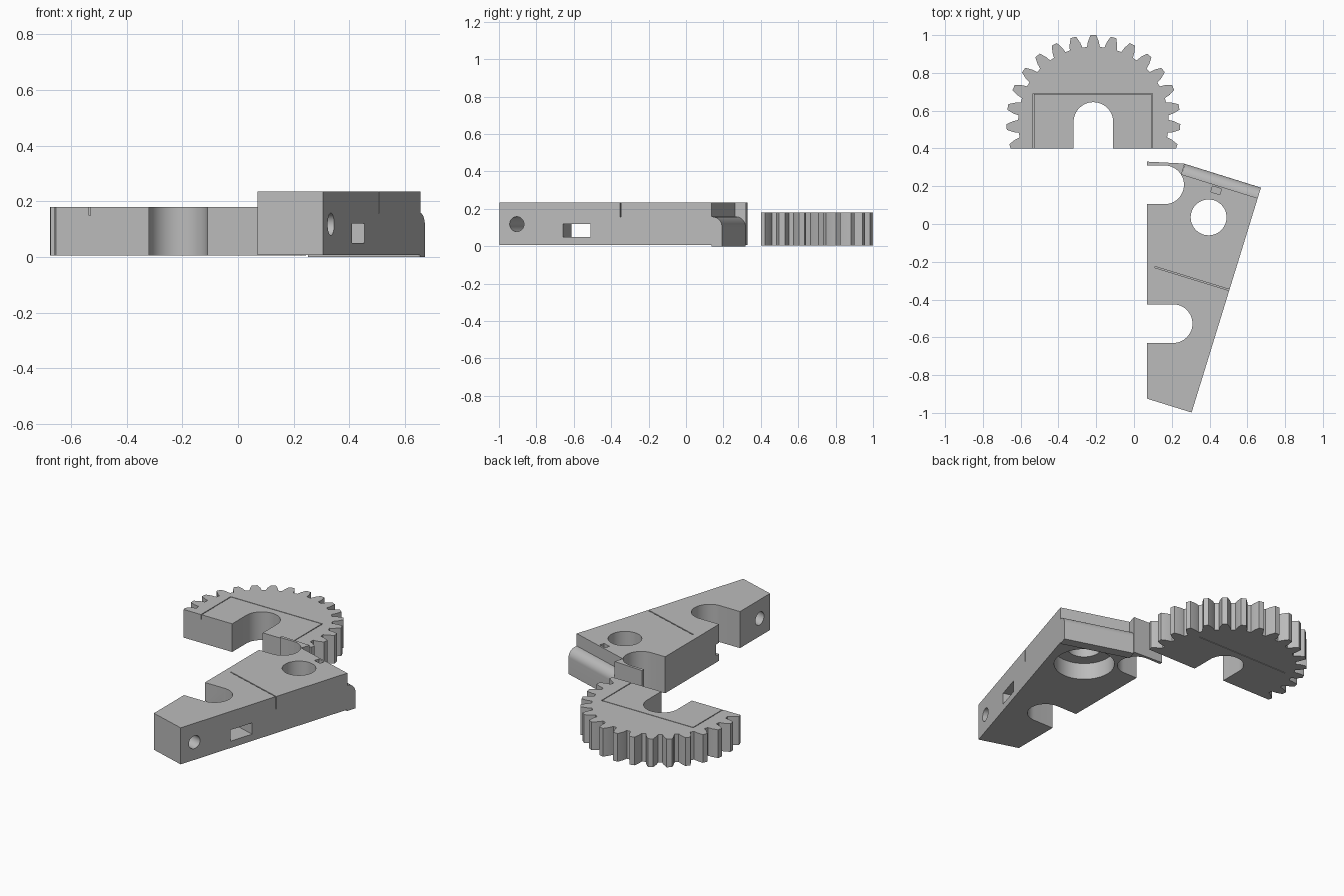
import bpy
import bmesh
from math import sin, cos, pi, radians, hypot
from mathutils import Matrix, Vector

default = bpy.data.objects.get("Cube")
if default:
    bpy.data.objects.remove(default, do_unlink=True)

grey = bpy.data.materials.new("light_grey")
grey.use_nodes = True
grey.diffuse_color = (0.5, 0.5, 0.5, 1)
grey.node_tree.nodes["Principled BSDF"].inputs["Base Color"].default_value = (0.5, 0.5, 0.5, 1)


def arc(cx, cy, r, start, end, n=24):
    """Points along an arc, angles in degrees."""
    steps = [radians(start + (end - start) * i / n) for i in range(n + 1)]
    return [(cx + r * cos(a), cy + r * sin(a)) for a in steps]


def prism(name, points, low, high, matrix=Matrix()):
    """Extrude a flat outline between two heights, then place it."""
    bm = bmesh.new()
    face = bm.faces.new([bm.verts.new((x, y, low)) for x, y in points])
    top = bmesh.ops.extrude_face_region(bm, geom=[face])["geom"]
    verts = [v for v in top if isinstance(v, bmesh.types.BMVert)]
    bmesh.ops.translate(bm, vec=(0, 0, high - low), verts=verts)
    bmesh.ops.recalc_face_normals(bm, faces=bm.faces)
    bm.transform(matrix)
    mesh = bpy.data.meshes.new(name)
    bm.to_mesh(mesh)
    bm.free()
    mesh.materials.append(grey)
    obj = bpy.data.objects.new(name, mesh)
    bpy.context.collection.objects.link(obj)
    return obj


def rect(x0, x1, y0, y1):
    return [(x0, y0), (x1, y0), (x1, y1), (x0, y1)]


def circle(x, y, r):
    return arc(x, y, r, 0, 360, 48)[:-1]


def activate(obj):
    bpy.ops.object.select_all(action="DESELECT")
    obj.select_set(True)
    bpy.context.view_layer.objects.active = obj


def cut(obj, points, low, high, matrix=Matrix()):
    """Subtract an extruded outline from a part."""
    cutter = prism("cutter", points, low, high, matrix)
    cutter.hide_render = True
    mod = obj.modifiers.new("cut", "BOOLEAN")
    mod.operation, mod.solver, mod.object = "DIFFERENCE", "EXACT", cutter
    activate(obj)
    bpy.ops.object.modifier_apply(modifier=mod.name)
    bpy.data.objects.remove(cutter, do_unlink=True)


def smooth(obj):
    activate(obj)
    bpy.ops.object.shade_smooth_by_angle(angle=radians(25))


# Half gear: full toothed outline, trimmed flat with an arched slot
GX, GY, TEETH = -0.215, 0.54, 27
tooth = [(-0.034, 0.397), (-0.029, 0.425), (-0.015, 0.46),
         (0.015, 0.46), (0.029, 0.425), (0.034, 0.397)]
outline = []
for i in range(TEETH):
    a = pi / 2 + i * 2 * pi / TEETH
    outline += [(GX + r * cos(a) - t * sin(a), GY + r * sin(a) + t * cos(a))
                for t, r in tooth]
gear = prism("half_gear", outline, 0.005, 0.18)
cut(gear, rect(-1, 1, -0.1, 0.4), -1, 1)
cut(gear, arc(GX, GY, 0.105, 0, 180) + [(GX - 0.105, 0.3), (GX + 0.105, 0.3)], -1, 1)
# Fine grooves on the gear faces
cut(gear, rect(0.093, 0.098, 0.3, 0.69), 0.15, 1)
cut(gear, rect(-0.535, -0.53, 0.3, 0.69), 0.15, 1)
for low, high in ((0.15, 1), (-1, 0.015)):
    cut(gear, rect(-0.535, 0.098, 0.688, 0.692), low, high)
smooth(gear)

# Wedge arm with two round-ended side slots
outline = [(0.07, -0.925), (0.305, -0.998), (0.655, 0.137), (0.252, 0.263),
           (0.268, 0.32), (0.07, 0.33), (0.07, 0.31)]
outline += arc(0.162, 0.2075, 0.1025, 90, -90)
outline += [(0.07, 0.105), (0.07, -0.425)]
outline += arc(0.207, -0.5275, 0.1025, 90, -90)
outline += [(0.07, -0.63)]
arm = prism("wedge_arm", outline, 0.008, 0.235)

# Upright hole with a wider recess underneath
cut(arm, circle(0.395, 0.035, 0.095), -1, 1)
cut(arm, circle(0.395, 0.035, 0.17), -1, 0.11)

# Cuts running square to the slanted side
tilt = Matrix.Rotation(radians(-17.1), 4, "Z")
cross = tilt @ Matrix.Rotation(pi / 2, 4, "Y")


def side_frame(x, y, z):
    return Matrix.Translation((x, y, z)) @ cross


cut(arm, circle(0, 0, 0.04), -0.5, 0.2, side_frame(0.335, -0.905, 0.118))
cut(arm, rect(-0.035, 0.035, -0.077, 0.077), -0.6, 0.2, side_frame(0.432, -0.585, 0.085))
cut(arm, rect(-0.206, 0.003, -0.003, 0.003), 0, 0.5,
    Matrix.Translation((0.11, -0.228, 0.16)) @ tilt @ Matrix.Rotation(0, 4, "Z")
    @ Matrix.Rotation(pi / 2, 4, "Y"))
cut(arm, rect(-0.025, 0.025, -0.016, 0.016), 0.13, 1,
    Matrix.Translation((0.435, 0.178, 0)) @ tilt)
smooth(arm)

# Lower lip with a rounded upper edge along the back of the arm
start, end = Vector((0.252, 0.263, 0)), Vector((0.655, 0.137, 0))
along = (end - start).normalized()
out = Vector((-along.y, along.x, 0))
profile = [(-0.002, 0), (0.058, 0)] + arc(0.003, 0.103, 0.055, 0, 90, 12) + [(-0.002, 0.158)]
frame = Matrix((out, (0, 0, 1), along)).transposed().to_4x4()
lip = prism("back_lip", profile, 0, (end - start).length, Matrix.Translation(start) @ frame)
smooth(lip)
